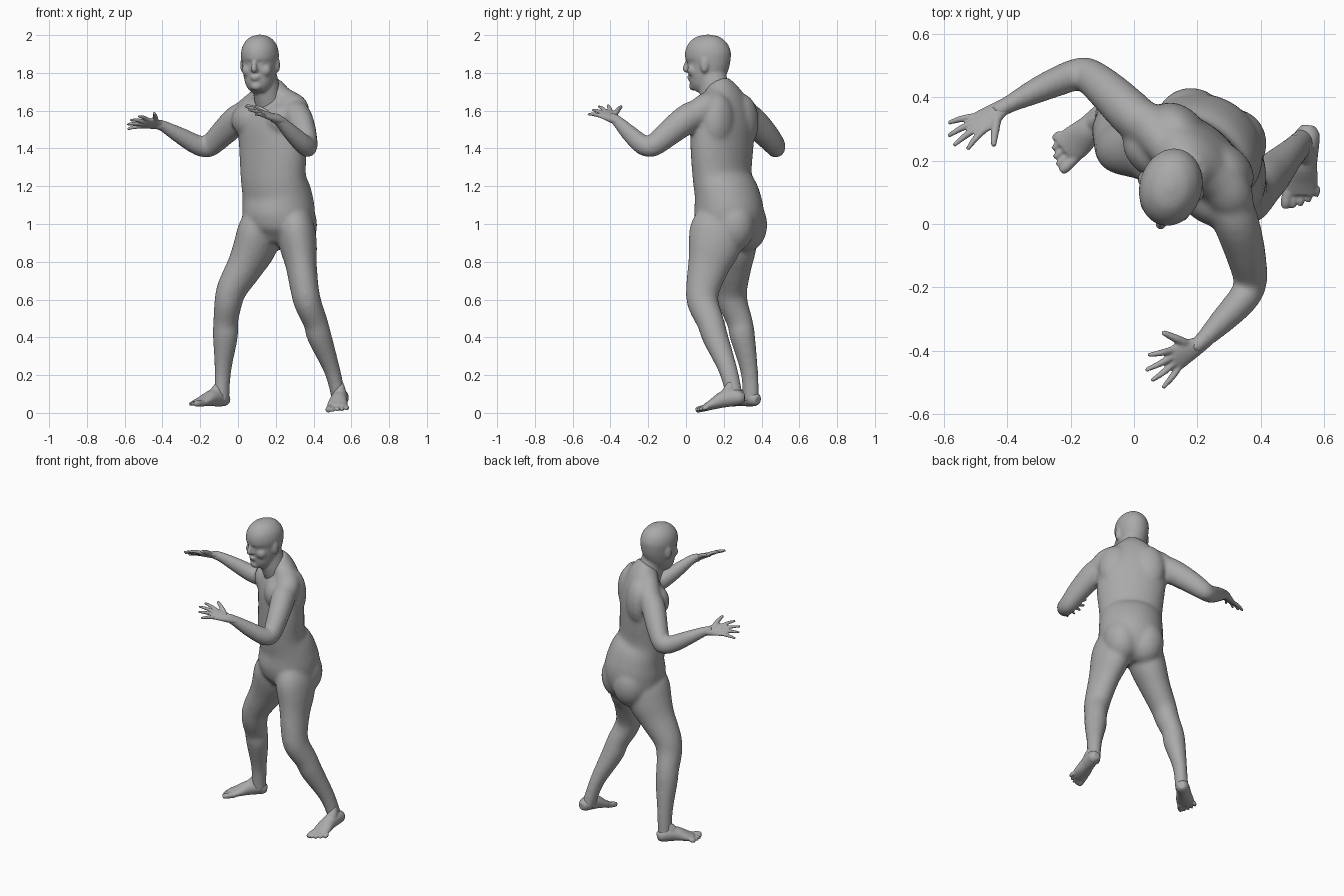
import bpy
import bmesh
from math import cos, sin, pi, radians
from mathutils import Matrix, Vector

default_cube = bpy.data.objects.get("Cube")
if default_cube:
    bpy.data.objects.remove(default_cube, do_unlink=True)

# One plain clay colour for the whole figure
clay = bpy.data.materials.new("clay grey")
clay.use_nodes = True
clay.diffuse_color = (.4, .4, .4, 1)
for node in clay.node_tree.nodes:
    if node.type == 'BSDF_PRINCIPLED':
        node.inputs["Base Color"].default_value = clay.diffuse_color
        node.inputs["Roughness"].default_value = .7


def yaw_axis(degrees):
    """Sideways direction of a body part turned about the vertical."""
    return Vector((cos(radians(degrees)), sin(radians(degrees)), 0))


def frame(origin, forward, lateral):
    """Local frame: x is lateral, y is forward, z is up."""
    forward = Vector(forward).normalized()
    lateral = Vector(lateral)
    lateral = (lateral - forward * lateral.dot(forward)).normalized()
    up = lateral.cross(forward)
    if up.z < 0:
        up.negate()
    matrix = Matrix((lateral, forward, up)).transposed().to_4x4()
    matrix.translation = Vector(origin)
    return matrix


def spline(a, b, c, d, t):
    """Smooth interpolation between the stations b and c."""
    return [.5 * (2 * q + (r - p) * t + (2 * p - 5 * q + 4 * r - s) * t * t
                  + (3 * q - p - 3 * r + s) * t ** 3)
            for p, q, r, s in zip(a, b, c, d)]


def tube(bm, stations, side=None, matrix=None, steps=4, sides=20):
    """Loft through stations of x, y, z, half width, half depth (and yaw)."""
    matrix = matrix or Matrix()
    padded = [stations[0], *stations, stations[-1]]
    rows = [spline(*padded[i:i + 4], k / steps)
            for i in range(len(stations) - 1) for k in range(steps)]
    rows.append(list(stations[-1]))
    centres = [Vector(row[:3]) for row in rows]
    rings = []
    for i, row in enumerate(rows):
        ahead = centres[min(i + 1, len(rows) - 1)]
        tangent = (ahead - centres[max(i - 1, 0)]).normalized()
        across = Vector(side) if side is not None else yaw_axis(row[5])
        across = (across - tangent * across.dot(tangent)).normalized()
        depth = tangent.cross(across)
        ring = []
        for k in range(sides):
            a = 2 * pi * k / sides
            point = centres[i] + across * row[3] * cos(a) + depth * row[4] * sin(a)
            ring.append(bm.verts.new(matrix @ point))
        rings.append(ring)
    for low, high in zip(rings, rings[1:]):
        for k in range(sides):
            n = (k + 1) % sides
            bm.faces.new((low[k], low[n], high[n], high[k]))
    bm.faces.new(rings[0][::-1])
    bm.faces.new(rings[-1])


def ball(bm, centre, size, matrix):
    """Ellipsoid muscle or feature in a local frame."""
    place = matrix @ Matrix.Translation(centre) @ Matrix.Diagonal((*size, 1))
    bmesh.ops.create_uvsphere(bm, u_segments=20, v_segments=12, radius=1, matrix=place)


def finish(name, bm, voxel, smoothing):
    """Fuse the overlapping volumes into one soft skin."""
    bmesh.ops.recalc_face_normals(bm, faces=bm.faces)
    mesh = bpy.data.meshes.new(name)
    bm.to_mesh(mesh)
    bm.free()
    mesh.materials.append(clay)
    obj = bpy.data.objects.new(name, mesh)
    bpy.context.collection.objects.link(obj)
    fuse = obj.modifiers.new("fuse", 'REMESH')
    fuse.mode = 'VOXEL'
    fuse.voxel_size = voxel
    fuse.use_smooth_shade = True
    soften = obj.modifiers.new("soften", 'SMOOTH')
    soften.factor = .5
    soften.iterations = smoothing


# Torso, twisting from the hips up to the shoulders
body = bmesh.new()
tube(body, [
    (.20, .21, .885, .065, .085, -27),
    (.21, .222, .95, .175, .155, -27),
    (.215, .228, 1.05, .195, .182, -27),
    (.207, .217, 1.15, .192, .166, -32),
    (.187, .192, 1.25, .19, .137, -36),
    (.185, .19, 1.4, .205, .133, -40),
    (.18, .195, 1.52, .21, .13, -40),
    (.18, .20, 1.61, .20, .11, -40),
    (.175, .195, 1.68, .13, .085, -40),
    (.155, .165, 1.74, .07, .07, -35)], sides=32)

# Chest, shoulder blade and buttock masses
right_of = yaw_axis(-40)
chest = frame((.18, .195, 1.53), (right_of.y, -right_of.x, 0), right_of)
hips = frame((.215, .23, 1), (-.45, -.89, 0), yaw_axis(-27))
for s in (-1, 1):
    ball(body, (s * .11, .06, .02), (.108, .07, .09), chest)
    ball(body, (s * .095, -.052, .01), (.105, .076, .15), chest)
    ball(body, (s * .073, -.06, -.005), (.112, .116, .145), hips)

# Sloping muscles from the neck out to each shoulder
tube(body, [(.16, .18, 1.70, .06, .06), (.10, .25, 1.645, .065, .065),
            (.05, .31, 1.595, .07, .07), (0, .345, 1.55, .06, .055)], (0, 0, 1))
tube(body, [(.16, .18, 1.71, .06, .06), (.25, .145, 1.652, .066, .07),
            (.3, .095, 1.61, .076, .075), (.325, .03, 1.56, .06, .055)], (0, 0, 1))

# Legs, from deep inside the pelvis to the ankle
tube(body, [
    (.175, .235, 1.1, .08, .10), (.123, .24, .98, .108, .14),
    (.09, .245, .88, .108, .135),
    (.04, .243, .78, .093, .11), (-.03, .24, .66, .079, .088),
    (-.052, .25, .58, .072, .08), (-.065, .285, .48, .065, .07),
    (-.067, .30, .4, .066, .067), (-.08, .335, .22, .043, .048),
    (-.087, .345, .06, .04, .045)], yaw_axis(-30))
tube(body, [
    (.275, .20, 1.1, .08, .10), (.303, .17, .98, .102, .145),
    (.32, .15, .88, .099, .14),
    (.335, .12, .78, .083, .112), (.352, .09, .66, .076, .091),
    (.37, .09, .58, .073, .083), (.41, .13, .48, .065, .073),
    (.432, .155, .4, .065, .069), (.50, .225, .22, .043, .05),
    (.538, .262, .06, .039, .045)], yaw_axis(0))

# Arms, from shoulder to wrist, a little taller than they are thick
arm_sizes = (.07, .079, .071, .06, .055, .053, .045, .031, .029)
arm_paths = (
    [(.07, .28, 1.59), (0, .34, 1.555), (-.08, .417, 1.48), (-.145, .47, 1.417),
     (-.18, .473, 1.407), (-.23, .455, 1.425), (-.31, .42, 1.47),
     (-.40, .375, 1.52), (-.44, .35, 1.53)],
    [(.285, .11, 1.6), (.318, .02, 1.565), (.349, -.08, 1.49), (.367, -.165, 1.42),
     (.363, -.205, 1.41), (.337, -.245, 1.43), (.28, -.305, 1.485),
     (.215, -.37, 1.55), (.18, -.395, 1.565)])
for path in arm_paths:
    tube(body, [(*p, r, r * .92) for p, r in zip(path, arm_sizes)], (0, 0, 1))
finish("body", body, .01, 14)

# Head and neck; local z is measured from the middle of the skull
head = bmesh.new()
turn = yaw_axis(-15)
skull = frame((.116, .116, 1.85), (turn.y, -turn.x, 0), turn)
tube(head, [
    (0, .056, -.148, .036, .037), (0, .04, -.118, .065, .066),
    (0, .016, -.07, .083, .097), (0, -.002, 0, .094, .115),
    (0, 0, .05, .099, .124), (0, 0, .10, .087, .108),
    (0, 0, .138, .053, .068), (0, 0, .152, .012, .015)],
    (1, 0, 0), skull, sides=28)
tube(head, [(.17, .18, 1.63, .08, .085), (.152, .152, 1.71, .072, .083),
            (.13, .13, 1.81, .068, .075)], turn)

# Face: nose, brow, lips and chin, then the paired features
tube(head, [(0, .10, .025, .01, .012), (0, .115, 0, .012, .013),
            (0, .124, -.03, .016, .015), (0, .11, -.043, .012, .01)],
     (1, 0, 0), skull)
ball(head, (0, .098, .033), (.052, .022, .013), skull)
ball(head, (0, .1, -.069), (.027, .014, .007), skull)
ball(head, (0, .098, -.082), (.024, .014, .008), skull)
ball(head, (0, .08, -.12), (.03, .022, .024), skull)
for s in (-1, 1):
    ball(head, (s * .036, .09, .007), (.018, .013, .011), skull)
    ball(head, (s * .045, .066, -.036), (.036, .034, .036), skull)
    ball(head, (s * .011, .116, -.034), (.009, .012, .008), skull)
    ball(head, (s * .096, -.005, -.008), (.012, .022, .042), skull)
finish("head", head, .007, 6)


def build_hand(name, matrix):
    """Open hand with the thumb on the local +x side."""
    bm = bmesh.new()
    tube(bm, [(0, -.06, 0, .015, .015), (0, -.01, 0, .027, .022),
              (.002, .05, 0, .041, .017), (0, .085, 0, .043, .014),
              (0, .098, 0, .036, .01)], (1, 0, 0), matrix)
    # thumb, then index to little finger: root and tip
    digits = [(.018, .025, .1, .092), (.031, .085, .055, .165), (.01, .09, .014, .192),
              (-.011, .09, -.028, .186), (-.031, .082, -.068, .16)]
    for x, y, tip_x, tip_y in digits:
        thick = .015 if y < .05 else .0115
        middle = ((x + tip_x) / 2, (y + tip_y) / 2)
        tube(bm, [(x, y, 0, thick, thick), (*middle, .004, thick * .95, thick * .9),
                  (tip_x, tip_y, -.002, thick * .6, thick * .55)],
             (0, 0, 1), matrix, sides=10)
    finish(name, bm, .005, 2)


build_hand("right_hand", frame((-.42, .365, 1.525), (-.82, -.56, .1), (.57, -.81, .65)))
build_hand("left_hand", frame((.20, -.385, 1.557), (-.85, -.48, .33), (-.48, .85, .45)))


def build_foot(name, matrix):
    """Bare foot with the big toe on the local +x side."""
    bm = bmesh.new()
    tube(bm, [(0, -.058, .032, .02, .022), (0, -.035, .037, .038, .037),
              (0, .005, .046, .041, .046), (.003, .06, .044, .045, .043),
              (.003, .12, .028, .054, .028), (0, .165, .018, .051, .017)],
         (1, 0, 0), matrix)
    # instep rising into the shin
    tube(bm, [(0, .05, .04, .036, .04), (0, .022, .08, .032, .034),
              (0, .0, .125, .015, .018)], (1, 0, 0), matrix)
    for i in range(5):
        thick = .0175 if i == 0 else .0115
        x = .041 - .023 * i
        tip = .216 - .003 * i * i
        tube(bm, [(x * .9, .14, .018, thick, thick), (x, tip - .02, .016, thick, thick),
                  (x, tip, .012, thick * .7, thick * .7)],
             (1, 0, 0), matrix, sides=10)
    finish(name, bm, .005, 2)


build_foot("right_foot", frame((-.097, .342, .034), (-.74, -.67, 0), (.67, -.74, 0)))
build_foot("left_foot", frame((.545, .26, .037), (-.12, -.97, -.17), (-.97, .12, 0)))
